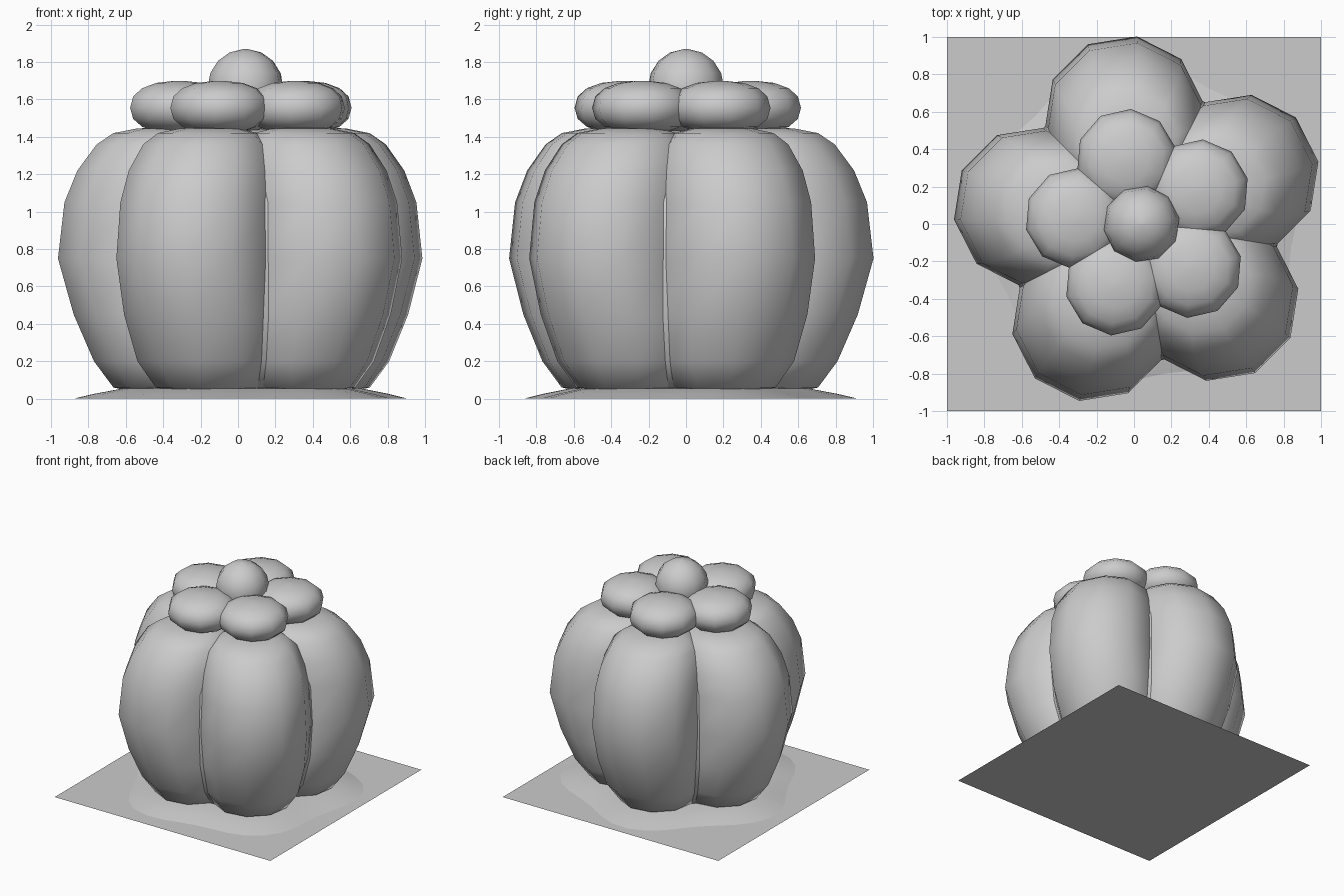
import bpy, math

if "Cube" in bpy.data.objects:
    bpy.data.objects.remove(bpy.data.objects["Cube"])

AXIS = (0.04, 0.0)
grey = bpy.data.materials.new("plain grey")
grey.diffuse_color = (0.6, 0.6, 0.6, 1)
grey.use_nodes = True
grey.node_tree.nodes["Principled BSDF"].inputs["Base Color"].default_value = grey.diffuse_color


def finish(name, verts, faces, angle=60):
    mesh = bpy.data.meshes.new(name)
    mesh.from_pydata(verts, [], faces)
    mesh.materials.append(grey)
    obj = bpy.data.objects.new(name, mesh)
    bpy.context.collection.objects.link(obj)
    bpy.ops.object.select_all(action='DESELECT')
    obj.select_set(True)
    bpy.context.view_layer.objects.active = obj
    bpy.ops.object.shade_smooth_by_angle(angle=math.radians(angle))
    return obj


def loft(name, rings, sides, direction, distance, turn, shape=lambda a: 1):
    """Stack rings of (height, radius, inward shift) and cap both ends."""
    verts, faces = [], []
    for z, r, shift in rings:
        cx = AXIS[0] + (distance - shift) * math.cos(direction)
        cy = AXIS[1] + (distance - shift) * math.sin(direction)
        for i in range(sides):
            a = direction + turn + math.tau * i / sides
            k = r * shape(a)
            verts.append((cx + k * math.cos(a), cy + k * math.sin(a), z))
    for j in range(len(rings) - 1):
        for i in range(sides):
            n = (i + 1) % sides
            faces.append((j * sides + i, j * sides + n,
                          (j + 1) * sides + n, (j + 1) * sides + i))
    faces.append(tuple(reversed(range(sides))))
    last = (len(rings) - 1) * sides
    faces.append(tuple(range(last, last + sides)))
    return finish(name, verts, faces)


def ellipsoid(cz, radius, up, down, power=2.0, steps=8):
    rings = []
    for i in range(steps + 1):
        t = math.radians(-87 + 174 * i / steps)
        s = math.sin(t)
        h = math.copysign(abs(s) ** (2 / power), s)
        rings.append((cz + h * (up if h > 0 else down),
                      radius * math.cos(t) ** (2 / power), 0))
    return rings


HALF = math.radians(18)
START = math.radians(27)

# Ground sheet
finish("ground_sheet", [(-1, -1, 0), (1, -1, 0), (1, 1, 0), (-1, 1, 0)], [(0, 1, 2, 3)])

# Low scalloped mound around the foot
loft("base_mound", [(0.0, 0.87, 0), (0.025, 0.77, 0), (0.055, 0.62, 0), (0.06, 0.4, 0)],
     40, START, 0, 0, lambda a: 1 + 0.07 * math.cos(5 * (a - START)))

# Core filling the grooves between the lobes
loft("core", [(0.04, 0.5, 0), (0.2, 0.63, 0), (0.45, 0.705, 0), (0.75, 0.735, 0),
              (1.05, 0.715, 0), (1.28, 0.62, 0), (1.37, 0.52, 0), (1.41, 0.3, 0)],
     20, START, 0, 0)

# Five swollen lobes leaning inward at both ends
lobe = [(0.04, 0.2, 0.16), (0.06, 0.29, 0.16), (0.2, 0.385, 0.15), (0.45, 0.425, 0.08),
        (0.75, 0.43, 0.0), (1.05, 0.42, 0.025), (1.22, 0.395, 0.07), (1.36, 0.34, 0.12),
        (1.42, 0.27, 0.14), (1.445, 0.16, 0.16), (1.45, 0.03, 0.17)]
for k in range(5):
    loft(f"lobe_{k + 1}", lobe, 10, START + k * math.tau / 5, 0.585, HALF)

# Five flattened petals and the centre bud
for k in range(5):
    loft(f"petal_{k + 1}", ellipsoid(1.555, 0.27, 0.145, 0.14, 2.3), 10,
         math.radians(31) + k * math.tau / 5, 0.355, HALF)
loft("centre_bud", ellipsoid(1.665, 0.205, 0.205, 0.2), 10, START, 0, HALF)
